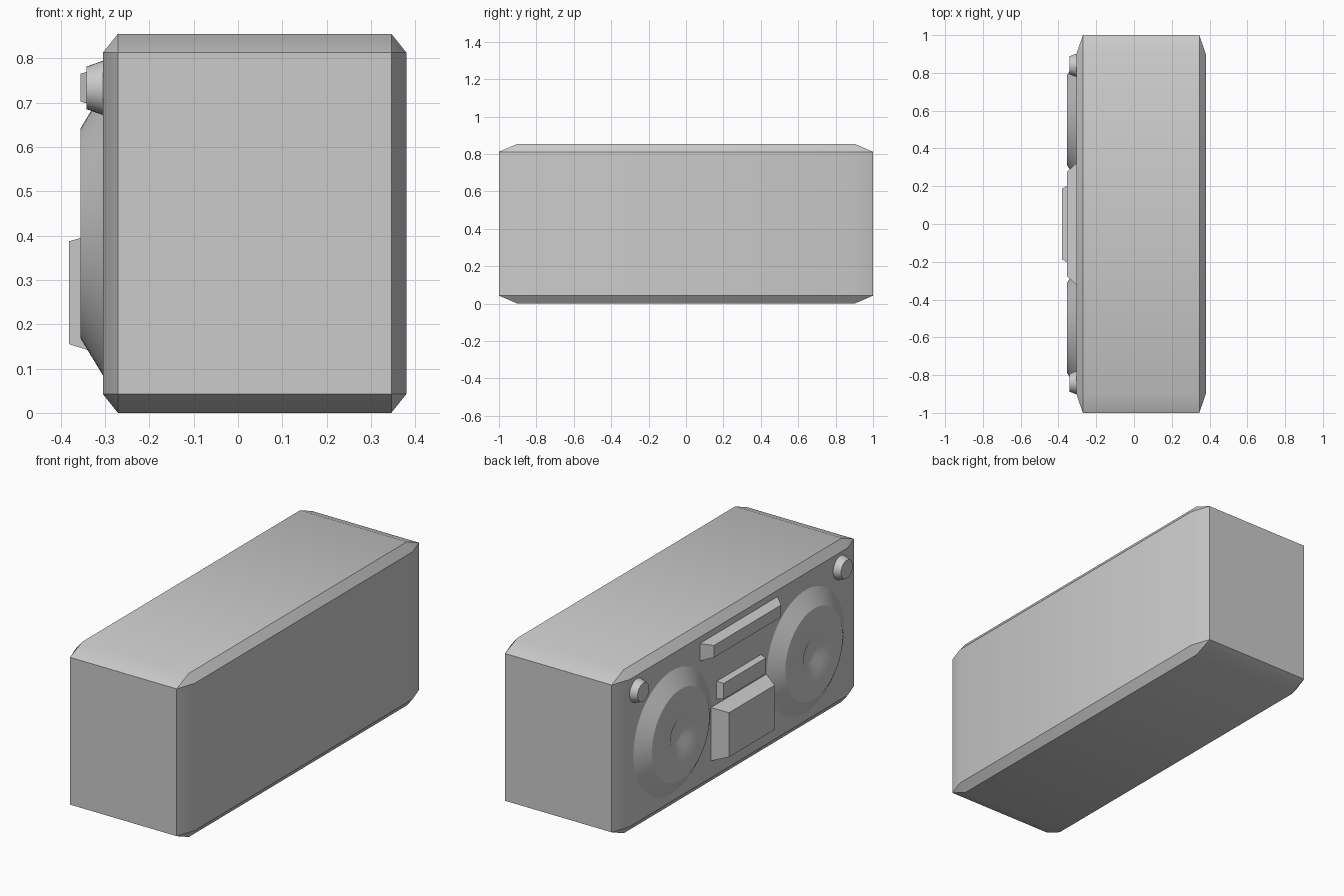
import bpy, bmesh, math
from mathutils import Matrix

if "Cube" in bpy.data.objects:
    bpy.data.objects.remove(bpy.data.objects["Cube"], do_unlink=True)

grey = bpy.data.materials.new("plain_grey")
grey.use_nodes = True
colour = (0.6, 0.6, 0.6, 1)
grey.diffuse_color = colour
grey.node_tree.nodes["Principled BSDF"].inputs["Base Color"].default_value = colour

FACE = -0.305  # plane of the control panel


def finish(name, bm):
    bmesh.ops.recalc_face_normals(bm, faces=bm.faces)
    mesh = bpy.data.meshes.new(name)
    bm.to_mesh(mesh)
    bm.free()
    mesh.materials.append(grey)
    obj = bpy.data.objects.new(name, mesh)
    bpy.context.collection.objects.link(obj)
    bpy.ops.object.select_all(action="DESELECT")
    obj.select_set(True)
    bpy.context.view_layer.objects.active = obj
    bpy.ops.object.shade_smooth_by_angle(angle=math.radians(30))
    return obj


def raised_block(name, front_x, base, front):
    """Tapered block on the panel; base and front are (half width, z low, z high)."""
    bm = bmesh.new()
    bmesh.ops.create_cube(bm, size=1)
    for v in bm.verts:
        at_front = v.co.x < 0
        half, low, high = front if at_front else base
        v.co = (front_x if at_front else FACE + 0.01,
                math.copysign(half, v.co.y), high if v.co.z > 0 else low)
    finish(name, bm)


def turned_part(name, y, z, profile, sides):
    """Part turned about an axis along x; profile is (x, radius) from base to centre."""
    bm = bmesh.new()
    rings = []
    for x, r in profile:
        rings.append([bm.verts.new((x, y + r * math.cos(a), z + r * math.sin(a)))
                      for a in (math.tau * i / sides for i in range(sides))])
    for a, b in zip(rings, rings[1:]):
        for i in range(sides):
            j = (i + 1) % sides
            bm.faces.new((a[i], a[j], b[j], b[i]))
    bm.faces.new(rings[0])
    bm.faces.new(rings[-1])
    finish(name, bm)


# Body: evenly chamfered cube stretched to size
bm = bmesh.new()
bmesh.ops.create_cube(bm, size=1)
bmesh.ops.bevel(bm, geom=bm.edges[:], offset=0.05, segments=1, affect="EDGES")
bmesh.ops.transform(bm, verts=bm.verts, matrix=Matrix.Translation((0.0375, 0, 0.4275))
                    @ Matrix.Diagonal((0.685, 2, 0.855, 1)))
finish("body", bm)

# Central panel parts
raised_block("display_bar", -0.355, (0.33, 0.685, 0.782), (0.277, 0.702, 0.765))
raised_block("button_strip", -0.34, (0.185, 0.435, 0.53), (0.174, 0.442, 0.524))
raised_block("cassette_door", -0.381, (0.235, 0.128, 0.412), (0.188, 0.155, 0.387))

# Speakers with dimpled centres, and corner knobs
for side, sign in (("left", 1), ("right", -1)):
    turned_part(side + "_speaker", sign * 0.55, 0.405,
                [(FACE, 0.32), (-0.355, 0.237), (-0.355, 0.085), (-0.335, 0.05)], 64)
    turned_part(side + "_knob", sign * 0.84, 0.733,
                [(FACE, 0.061), (-0.342, 0.048)], 32)
